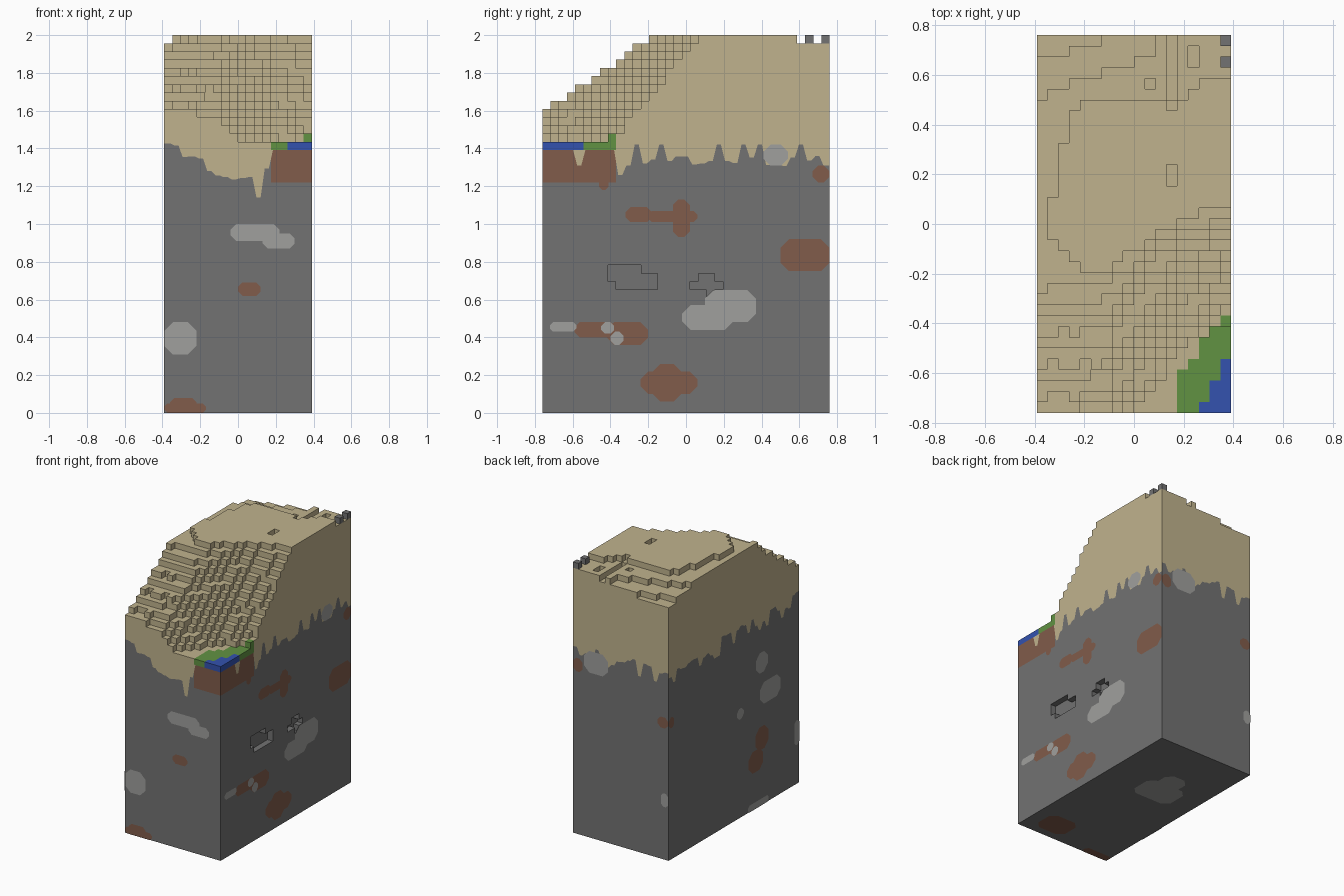
import bpy, bmesh, math, random
from mathutils import Vector

if "Cube" in bpy.data.objects:
    bpy.data.objects.remove(bpy.data.objects["Cube"], do_unlink=True)

rng = random.Random(4)
S = 1 / 23                       # voxel size
NX, NY, TOP = 18, 35, 46
X, Y = NX * S / 2, NY * S / 2
CLIFF = 32 * S                   # underside of the grass and water layer

# Flat colours
PALETTE = {
    "sand": (.53, .45, .27), "rock": (.17, .17, .17), "clay": (.22, .107, .07),
    "pale_stone": (.35, .35, .34), "grass": (.12, .29, .055), "water": (.033, .085, .43),
}
MATS = []
for label, rgb in PALETTE.items():
    mat = bpy.data.materials.new(label)
    mat.use_nodes = True
    mat.diffuse_color = (*rgb, 1)
    mat.node_tree.nodes["Principled BSDF"].inputs["Base Color"].default_value = (*rgb, 1)
    MATS.append(mat)
SAND, ROCK, CLAY, PALE, GRASS, WATER = range(len(MATS))


def make(name, faces):
    """Build an object from (points, outward direction, colour) faces."""
    bm = bmesh.new()
    for pts, normal, colour in faces:
        f = bm.faces.new([bm.verts.new(p) for p in pts])
        f.material_index = colour
        f.normal_update()
        if f.normal.dot(Vector(normal)) < 0:
            f.normal_flip()
    bmesh.ops.remove_doubles(bm, verts=bm.verts, dist=1e-5)
    mesh = bpy.data.meshes.new(name)
    bm.to_mesh(mesh)
    bm.free()
    for m in MATS:
        mesh.materials.append(m)
    bpy.context.collection.objects.link(bpy.data.objects.new(name, mesh))


def lerp(points, x):
    """Piecewise linear curve through points, held flat at the ends."""
    for (xa, ya), (xb, yb) in zip(points, points[1:]):
        if x <= xb:
            return ya + (yb - ya) * max(0, (x - xa) / (xb - xa))
    return points[-1][1]


def rect(a, b, c, d):
    """Corners of a flat rectangle, in order."""
    return [(a, c), (b, c), (b, d), (a, d)]


# Terrain shape: plateau edge at the front, terraces at the back, shallow pits
FRONT_EDGE = [(-.39, -.2), (-.1, -.18), (.17, 0), (.39, .07)]
BACK_EDGES = [
    [(-.3, .4), (-.17, .5), (.15, .48), (.3, .58)],
    [(-.39, .46), (-.3, .55), (.1, .68), (.13, .9)],
    [(-.39, .67), (-.15, .72), (-.1, .9)],
]
PITS = [(.13, .17, .46, .76), (.22, .26, .63, .72), (.04, .08, .54, .59), (.13, .17, .15, .24)]


def centre(i, j):
    return (i + .5) * S - X, (j + .5) * S - Y


def ground(i, j):
    x, y = centre(i, j)
    if x > .17 and x - .17 > .9 * (y + .6):
        return WATER if x - .26 > .55 * (y + .74) else GRASS
    return SAND


def height(i, j):
    x, y = centre(i, j)
    if ground(i, j) != SAND:
        return 34 if y > -.41 else 33
    slope = .7 + .9 * max(0, x + .15)
    front = math.ceil(slope * (lerp(FRONT_EDGE, x) - y) / S + rng.uniform(-.2, .2))
    left = int(x < -.35 + .22 * max(0, y) or x + y < -.41)
    back = sum(y > lerp(edge, x) for edge in BACK_EDGES)
    pit = any(a < x < b and c < y < d for a, b, c, d in PITS)
    return max(33, TOP - max(0, front, left, back) - pit)


H = {(i, j): height(i, j) for i in range(NX) for j in range(NY)}

# Stepped top surface, with risers down to lower neighbours
faces = []
for (i, j), h in H.items():
    x, y = centre(i, j)
    r, z, colour = S / 2, h * S, ground(i, j)
    faces.append(([(*p, z) for p in rect(x - r, x + r, y - r, y + r)], (0, 0, 1), colour))
    for di, dj in ((1, 0), (-1, 0), (0, 1), (0, -1)):
        low = H.get((i + di, j + dj), h)
        if low < h:
            faces.append(([(x + di * r - dj * u, y + dj * r + di * u, v)
                           for u, v in rect(-r, r, low * S, z)], (di, dj, 0), colour))
make("terraced_top", faces)

# Each side: position from (along, up, out), outward direction, columns, column lookup
SIDES = {
    "front": (lambda u, z, o: (u, -Y - o, z), (0, -1, 0), NX, lambda k: (k, 0)),
    "right": (lambda u, z, o: (X + o, u, z), (1, 0, 0), NY, lambda k: (NX - 1, k)),
    "back": (lambda u, z, o: (u, Y + o, z), (0, 1, 0), NX, lambda k: (k, NY - 1)),
    "left": (lambda u, z, o: (-X - o, u, z), (-1, 0, 0), NY, lambda k: (0, k)),
    "bottom": (lambda u, z, o: (u, z, -o), (0, 0, -1), 0, None),
}
# Sand edge: falling on the front, even elsewhere, with a few long drips and peaks
FRONT_SAND = [(-.39, 1.43), (-.25, 1.37), (-.17, 1.31), (0, 1.24), (.17, 1.29)]
DRIPS = {("front", 11): 1.14, ("right", 4): 1.31, ("right", 9): 1.26}
PEAKS = {11, 14, 21, 24, 26, 31}


def sand_edge(side, k, cell):
    if (side, k) in DRIPS:
        return DRIPS[side, k]
    if ground(*cell) != SAND:
        return CLIFF
    if side == "front":
        return lerp(FRONT_SAND, centre(*cell)[0]) + rng.uniform(-.03, .03)
    if side == "right":
        return 1.42 if k in PEAKS else rng.uniform(1.3, 1.36)
    return rng.uniform(1.29, 1.42)


# Small caves in the right wall: column -> lowest and highest level
CAVES = {k: (15, 18) for k in range(9, 12)} | {8: (16, 18), 12: (15, 17), 13: (15, 17)}
CAVES |= {18: (15, 16), 19: (15, 17), 20: (14, 17), 21: (15, 16)}

# Walls: rock, clay under the grass, sand with a ragged edge, then the cap layer
for side, (place, normal, count, column) in SIDES.items():
    faces = []
    edge = [sand_edge(side, k, column(k)) for k in range(count)]
    for k, b in enumerate(edge):
        top, kind = H[column(k)] * S, ground(*column(k))
        planted = kind != SAND
        cap = CLIFF if planted else top
        before = (b + edge[max(k - 1, 0)]) / 2
        after = (b + edge[min(k + 1, count - 1)]) / 2
        for s, t, m, n in ((0, .25, before, b), (.25, .75, b, b), (.75, 1, b, after)):
            ua, ub = ((k + e - count / 2) * S for e in (s, t))
            sand = (min(m, cap), min(n, cap))
            rock = (1.22, 1.22) if planted else sand
            bands = [(rock, sand, CLAY), (sand, (cap, cap), SAND), ((cap, cap), (top, top), kind)]
            if side == "right" and k in CAVES:
                floor, roof = (v * S for v in CAVES[k])
                bands += [((0, 0), (floor, floor), ROCK), ((roof, roof), rock, ROCK)]
            else:
                bands.append(((0, 0), rock, ROCK))
            for lo, hi, colour in bands:
                if max(q - p for p, q in zip(lo, hi)) > 1e-4:
                    pts = [(ua, lo[0]), (ub, lo[1]), (ub, hi[1]), (ua, hi[0])]
                    pts = [p for e, p in enumerate(pts) if p != pts[e - 1]]
                    faces.append(([place(u, z, 0) for u, z in pts], normal, colour))
    if count:
        make(side + "_wall", faces)
make("underside", [([(*p, 0) for p in rect(-X, X, -Y, Y)], (0, 0, -1), ROCK)])

# Cave interiors, one voxel deep
cells = {(k, v) for k, (a, b) in CAVES.items() for v in range(a, b)}
faces = []
for k, v in cells:
    y, z, r = (k + .5) * S - Y, (v + .5) * S, S / 2
    faces.append(([(X - S, *p) for p in rect(y - r, y + r, z - r, z + r)], (1, 0, 0), ROCK))
    for dk, dv in ((1, 0), (-1, 0), (0, 1), (0, -1)):
        if (k + dk, v + dv) not in cells:
            faces.append(([(x, y + dk * r - dv * u, z + dv * r + dk * u)
                           for u, x in rect(-r, r, X - S, X)], (0, -dk, -dv), ROCK))
make("cave_interiors", faces)


def patches(side, colour, boxes):
    """Thin chamfered mineral patches, in hundredths: start, end, low, high."""
    place, normal = SIDES[side][:2]
    out = .004 if colour == PALE else .002
    faces = []
    for box in boxes:
        a, b, lo, hi = (n / 100 for n in box)
        c = min(.045, (b - a) / 3, (hi - lo) / 3)
        outline = [(a + c, lo), (b - c, lo), (b, lo + c), (b, hi - c),
                   (b - c, hi), (a + c, hi), (a, hi - c), (a, lo + c)]
        faces.append(([place(u, z, out) for u, z in outline], normal, colour))
    make(f"{side}_{MATS[colour].name}_patches", faces)


# Mineral patches on every side
patches("front", PALE, [(-4, 22, 91, 100), (13, 30, 87, 95), (-39, -22, 31, 48)])
patches("front", CLAY, [(0, 12, 62, 69), (-39, -17, 0, 5), (-36, -22, 1, 8)])
patches("right", CLAY, [(-46, -41, 118, 124), (-32, -18, 101, 109), (-20, 6, 101, 107),
                        (-7, 2, 93, 113), (50, 76, 75, 92), (67, 76, 122, 131),
                        (-24, 6, 10, 22), (-18, -2, 6, 26), (-59, -37, 40, 48),
                        (-42, -20, 36, 48)])
patches("right", PALE, [(-72, -58, 43, 48), (-45, -38, 42, 48), (-40, -33, 36, 43),
                        (-2, 25, 44, 57), (10, 37, 48, 65), (41, 54, 131, 142)])
patches("left", PALE, [(-39, -25, 98, 113), (-54, -30, 74, 90), (-11, -3, 73, 81),
                       (-76, -70, 29, 47), (-40, -16, 0, 5)])
patches("left", CLAY, [(-40, -25, 41, 58), (-34, -17, 27, 43), (70, 76, 97, 105)])
patches("back", PALE, [(10, 30, 122, 138), (-39, -33, 39, 49)])
patches("back", CLAY, [(31, 39, 120, 130), (-39, -30, 97, 105)])
patches("bottom", PALE, [(-22, 10, 8, 30), (-14, 4, 18, 42)])
patches("bottom", CLAY, [(6, 30, -70, -50), (-39, -17, -76, -70)])

# Loose stone blocks on the back corner
for label, j in (("rear", NY - 1), ("fore", NY - 3)):
    bpy.ops.mesh.primitive_cube_add(size=S, location=(*centre(NX - 1, j), (TOP - .5) * S))
    block = bpy.context.object
    block.name = label + "_corner_stone"
    block.data.materials.append(MATS[ROCK])
